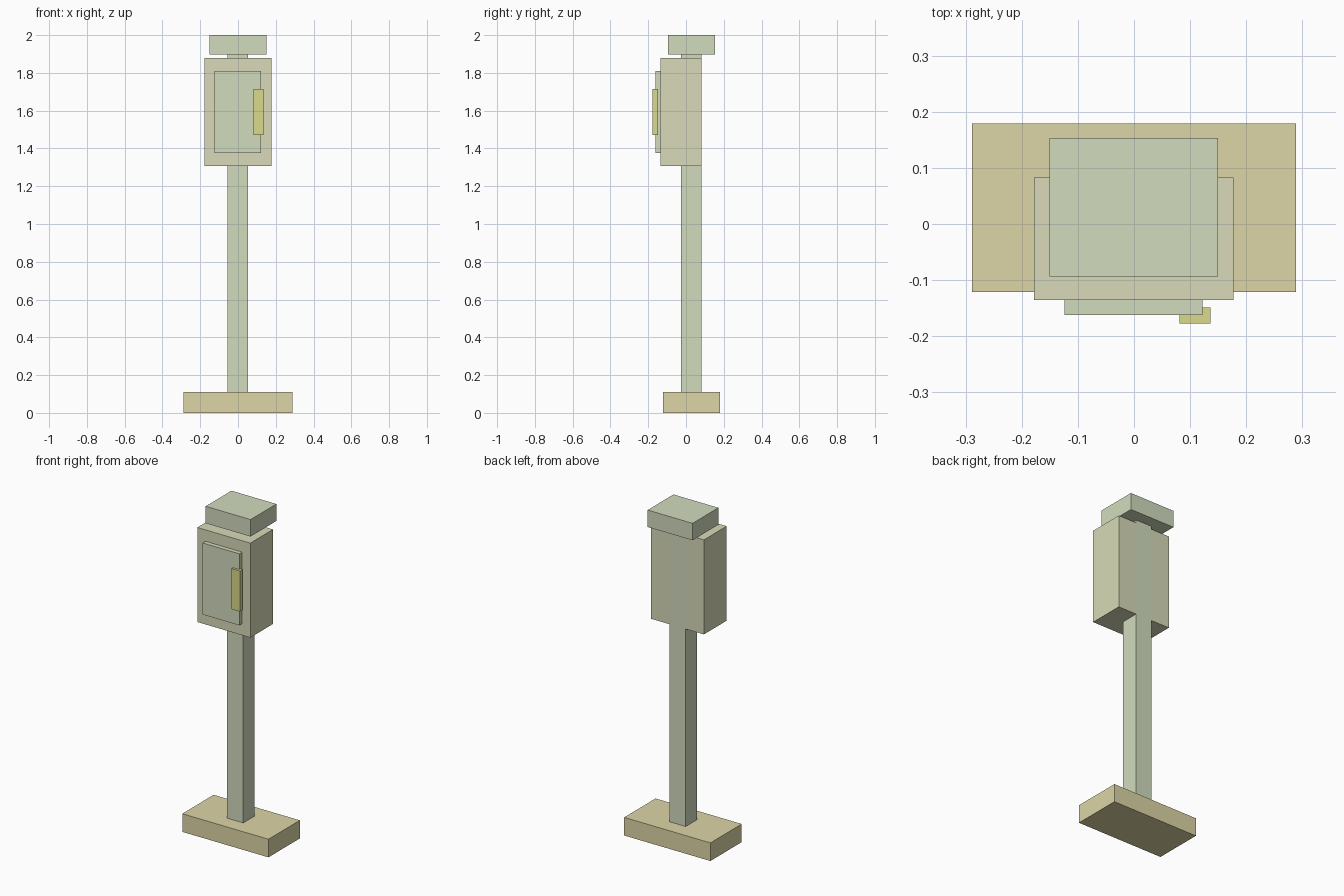
import bpy
import bmesh
from mathutils import Vector

if "Cube" in bpy.data.objects:
    bpy.data.objects.remove(bpy.data.objects["Cube"])


def material(name, rgb):
    mat = bpy.data.materials.new(name)
    mat.diffuse_color = (*rgb, 1)
    mat.use_nodes = True
    mat.node_tree.nodes["Principled BSDF"].inputs["Base Color"].default_value = mat.diffuse_color
    return mat


def box(name, x, y, z, mat):
    """Axis-aligned block spanning the given (min, max) ranges."""
    bm = bmesh.new()
    bmesh.ops.create_cube(bm, size=1)
    bmesh.ops.scale(bm, vec=Vector([r[1] - r[0] for r in (x, y, z)]), verts=bm.verts)
    mesh = bpy.data.meshes.new(name)
    bm.to_mesh(mesh)
    bm.free()
    mesh.materials.append(mat)
    obj = bpy.data.objects.new(name, mesh)
    obj.location = [sum(r) / 2 for r in (x, y, z)]
    bpy.context.collection.objects.link(obj)
    return obj


sage = material("sage", (0.64, 0.71, 0.51))
cream = material("cream", (0.69, 0.70, 0.48))
sand = material("sand", (0.72, 0.67, 0.38))
yellow = material("yellow", (0.70, 0.70, 0.26))

# Foot and post
box("base", (-0.289, 0.289), (-0.121, 0.179), (0, 0.11), sand)
box("post", (-0.056, 0.054), (-0.027, 0.083), (0.11, 1.897), sage)

# Cabinet, its back flush with the post
box("cabinet", (-0.178, 0.177), (-0.135, 0.0825), (1.307, 1.88), cream)

# Door and handle on the front
box("door", (-0.124, 0.122), (-0.162, -0.135), (1.377, 1.811), sage)
box("door_handle", (0.081, 0.136), (-0.177, -0.149), (1.47, 1.716), yellow)

# Cap on top of the post
box("cap", (-0.151, 0.15), (-0.094, 0.153), (1.897, 2), sage)
